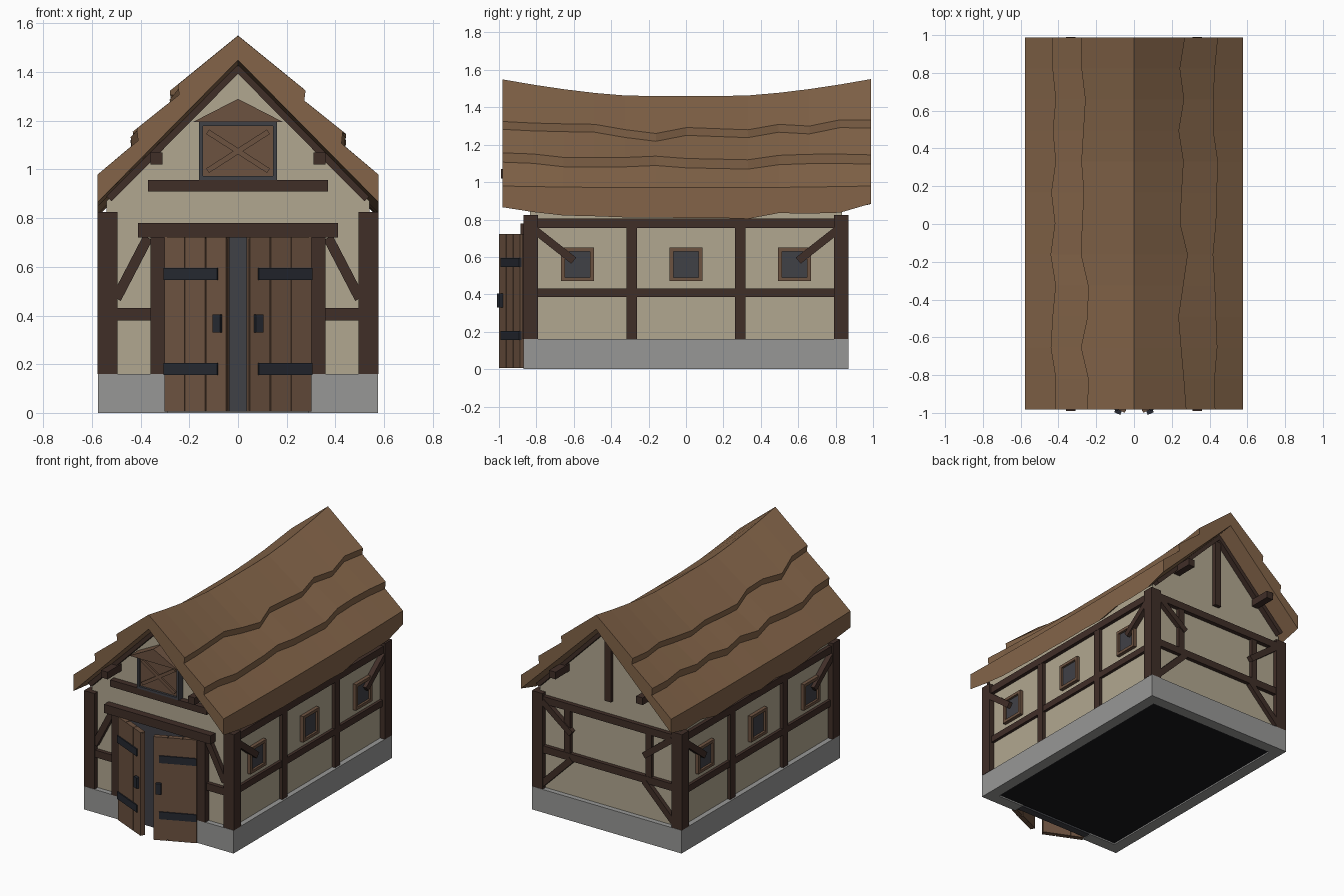
import bpy, bmesh, math, random
from mathutils import Matrix, Vector

if "Cube" in bpy.data.objects:
    bpy.data.objects.remove(bpy.data.objects["Cube"])

random.seed(4)
I = Matrix.Identity(4)


def material(name, r, g, b):
    m = bpy.data.materials.new(name)
    m.diffuse_color = tuple((c / 255) ** 2.2 for c in (r, g, b)) + (1,)
    m.use_nodes = True
    m.node_tree.nodes["Principled BSDF"].inputs["Base Color"].default_value = m.diffuse_color
    return m


TIMBER = material("dark_timber", 66, 50, 44)
PLASTER = material("plaster", 176, 166, 143)
STONE = material("stone", 150, 150, 149)
ROOF = material("thatch", 130, 100, 74)
WOOD = material("door_wood", 108, 83, 66)
IRON = material("iron", 42, 45, 52)
DARK = material("dark_grey", 66, 67, 72)
FLOOR = material("floor_dark", 30, 30, 33)


def finish(name, bm, mat, M=I):
    bm.transform(M)
    bmesh.ops.recalc_face_normals(bm, faces=bm.faces)
    me = bpy.data.meshes.new(name)
    bm.to_mesh(me)
    bm.free()
    me.materials.append(mat)
    ob = bpy.data.objects.new(name, me)
    bpy.context.collection.objects.link(ob)
    return ob


def box(name, x0, x1, y0, y1, z0, z1, mat, M=I):
    bm = bmesh.new()
    bmesh.ops.create_cube(bm, size=1)
    c = Matrix.Translation(((x0 + x1) / 2, (y0 + y1) / 2, (z0 + z1) / 2))
    bm.transform(c @ Matrix.Diagonal((x1 - x0, y1 - y0, z1 - z0, 1)))
    return finish(name, bm, mat, M)


def beam(name, p, q, w, y0, y1, mat, M=I):
    """Slanted bar between two (x, z) points, w wide, y0..y1 deep."""
    d = Vector((q[0] - p[0], q[1] - p[1]))
    rot = Matrix.Rotation(-math.atan2(d.y, d.x), 4, 'Y')
    return box(name, 0, d.length, y0, y1, -w / 2, w / 2, mat,
               M @ Matrix.Translation((p[0], 0, p[1])) @ rot)


def loft(name, rings, mat):
    """Skin closed rings of points and cap both ends."""
    bm = bmesh.new()
    vs = [[bm.verts.new(p) for p in r] for r in rings]
    n = len(vs[0])
    for a, b in zip(vs, vs[1:]):
        for i in range(n):
            bm.faces.new((a[i], a[(i + 1) % n], b[(i + 1) % n], b[i]))
    bm.faces.new(vs[0])
    bm.faces.new(vs[-1])
    return finish(name, bm, mat)


def turn(deg):
    return Matrix.Rotation(math.radians(deg), 4, 'Z')


MIRROR = Matrix.Diagonal((-1, 1, 1, 1))
PAIR = (("left", I), ("right", MIRROR))   # parts are drawn on the -x side

# stone base, open at the doorway, with a dark floor
box("base_back", -.575, .575, .79, .87, 0, .16, STONE)
for s, M in PAIR:
    box("base_side_" + s, -.575, -.495, -.87, .79, 0, .16, STONE, M)
    box("base_front_" + s, -.495, -.29, -.87, -.79, 0, .16, STONE, M)
box("floor", -.495, .495, -.79, .79, .01, .03, FLOOR)

# plaster body with gables
pent = [(-.54, .1), (.54, .1), (.54, .87), (0, 1.41), (-.54, .87)]
loft("plaster_walls", [[(x, y, z) for x, z in pent] for y in (-.835, .835)], PLASTER)
box("doorway_dark", -.295, .295, -.85, -.8, .005, .73, DARK)

# corner posts
for s, M in PAIR:
    for e, y in (("front", -.868), ("back", .79)):
        box(f"corner_post_{e}_{s}", -.577, -.495, y, y + .078, .16, .825, TIMBER, M)

# side framing and windows
for s, a in (("right", 90), ("left", -90)):
    M = turn(a)
    box("top_plate_" + s, -.8, .8, -.565, -.52, .755, .805, TIMBER, M)
    box("mid_rail_" + s, -.8, .8, -.56, -.52, .385, .43, TIMBER, M)
    for u in (-.29, .29):
        box("stud_" + s, u - .027, u + .027, -.563, -.52, .16, .755, TIMBER, M)
    for k in (-1, 1):
        beam("side_brace_" + s, (k * .81, .745), (k * .6, .58), .042, -.575, -.53, TIMBER, M)
    for u in (-.58, 0, .58):
        for k in (-1, 1):
            c = u + k * .078
            box("window_jamb_" + s, c - .01, c + .01, -.565, -.53, .47, .65, WOOD, M)
            c = .56 + k * .08
            box("window_rail_" + s, u - .068, u + .068, -.565, -.53, c - .01, c + .01, WOOD, M)
        box("window_pane_" + s, u - .07, u + .07, -.55, -.53, .48, .64, DARK, M)

# front framing
box("door_lintel", -.41, .41, -.885, -.82, .72, .78, TIMBER)
box("loft_sill", -.37, .37, -.875, -.82, .91, .957, TIMBER)
for s, M in PAIR:
    box("door_post_" + s, -.36, -.29, -.875, -.82, .16, .725, TIMBER, M)
    box("front_rail_" + s, -.5, -.36, -.862, -.82, .38, .43, TIMBER, M)
    beam("front_brace_" + s, (-.5, .47), (-.37, .72), .042, -.865, -.82, TIMBER, M)

# back framing
B = turn(180)
box("back_top_beam", -.5, .5, -.865, -.82, .755, .805, TIMBER, B)
box("back_rail", -.5, .5, -.862, -.82, .41, .46, TIMBER, B)
box("gable_post", -.025, .025, -.862, -.82, .9, 1.38, TIMBER, B)
for s, M in PAIR:
    box("back_stud_" + s, -.335, -.29, -.86, -.82, .44, .76, TIMBER, B @ M)
    beam("back_upper_brace_" + s, (-.5, .77), (-.28, .6), .042, -.868, -.82, TIMBER, B @ M)
    beam("back_lower_brace_" + s, (-.51, .19), (-.28, .42), .042, -.865, -.82, TIMBER, B @ M)

# gable rafters and purlin ends
for e, E in (("front", I), ("back", B)):
    for s, M in PAIR:
        beam(f"rafter_{e}_{s}", (-.535, .885), (0, 1.425), .045, -.875, -.82, TIMBER, E @ M)
        box(f"purlin_{e}_{s}", -.36, -.31, -.99, -.8, 1.02, 1.07, TIMBER, E @ M)

# loft hatch with frame, cross and little hood
box("hatch_panel", -.15, .15, -.865, -.82, .965, 1.185, WOOD)
for k in (-1, 1):
    box("hatch_jamb", k * .152 - .008, k * .152 + .008, -.88, -.82, .957, 1.195, DARK)
    c = 1.076 + k * .111
    box("hatch_rail", -.144, .144, -.88, -.82, c - .008, c + .008, DARK)
    beam("hatch_cross", (-.125, 1.075 - k * .08), (.125, 1.075 + k * .08), .022,
         -.876 - k * .001, -.85, WOOD)
loft("hatch_hood", [[(-.185, y, 1.195), (.185, y, 1.195), (0, y, 1.29)]
                    for y in (-.93, -.82)], WOOD)

# double doors standing ajar
for s, M in PAIR:
    D = M @ Matrix.Translation((-.295, -.87, 0)) @ turn(-24)
    box("door_back_" + s, .002, .278, -.012, .012, .01, .715, WOOD, D)
    for i in range(3):
        box("door_plank_" + s, i * .0935, i * .0935 + .0895, -.018, .016, .005, .722, WOOD, D)
    for z in (.155, .545):
        box("hinge_strap_" + s, 0, .24, -.026, -.01, z, z + .05, IRON, D)
    box("door_handle_" + s, .225, .26, -.038, -.01, .33, .405, IRON, D)

# sagging three-course roof, one closed shell per slope
for s, k in (("left", -1), ("right", 1)):
    rings = []
    for i in range(13):
        y = -.982 + i * 1.97 / 12
        sag = .09 * max(0, (abs(y) - .25) / .735) ** 1.5
        e1 = .26 + random.uniform(-.025, .025)
        e2 = .43 + random.uniform(-.018, .018)
        z1 = 1.28 + .65 * sag - .8 * (e1 - .26)
        z2 = 1.13 + .3 * sag - .8 * (e2 - .43)
        eave = .815 + .6 * sag + random.uniform(-.017, .017)
        ridge = 1.46 + sag
        prof = [(0, ridge), (e1, z1), (e1 - .005, z1 - .042), (e2, z2), (e2 - .005, z2 - .05),
                (.577, .97 + .1 * sag), (.577, eave), (0, ridge - .1)]
        rings.append([(k * x, y, z) for x, z in prof])
    loft("roof_" + s, rings, ROOF)
